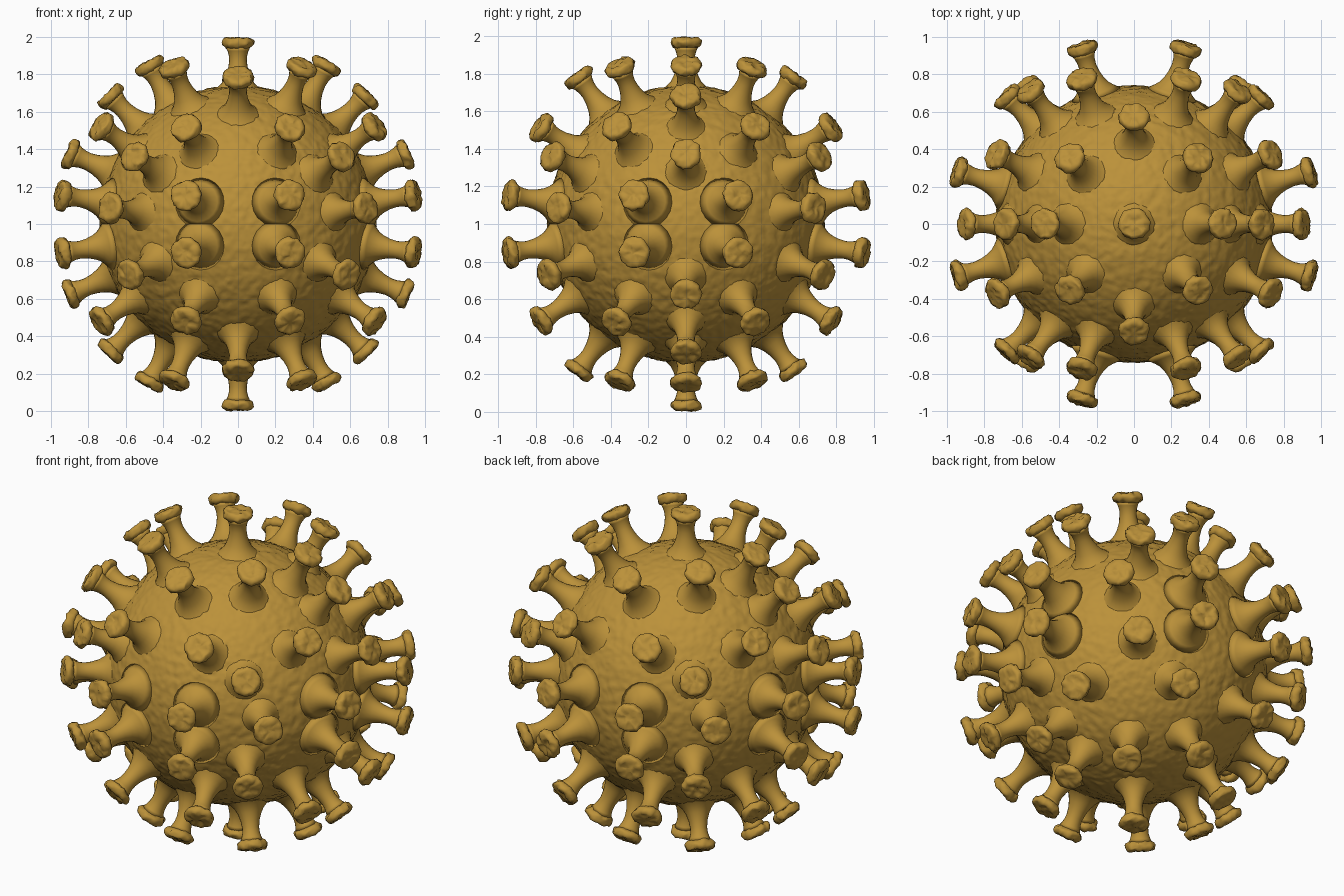
import bpy, bmesh, math
from mathutils import Vector, noise

if "Cube" in bpy.data.objects:
    bpy.data.objects.remove(bpy.data.objects["Cube"])

CENTRE = Vector((0, 0, 1))

gold = bpy.data.materials.new("golden brown")
gold.diffuse_color = (0.50, 0.285, 0.042, 1)
gold.use_nodes = True
gold.node_tree.nodes["Principled BSDF"].inputs["Base Color"].default_value = gold.diffuse_color


def finish(bm, name):
    bmesh.ops.recalc_face_normals(bm, faces=bm.faces)
    for f in bm.faces:
        f.smooth = True
    me = bpy.data.meshes.new(name)
    bm.to_mesh(me)
    bm.free()
    me.materials.append(gold)
    ob = bpy.data.objects.new(name, me)
    bpy.context.collection.objects.link(ob)
    return ob


# Rough round body
bm = bmesh.new()
bmesh.ops.create_icosphere(bm, subdivisions=7, radius=0.74)
for v in bm.verts:
    d = v.co.normalized()
    r = 0.74 + 0.005 * noise.noise(d * 19) + 0.003 * noise.noise(d * 40)
    v.co = CENTRE + d * r
finish(bm, "body")

# Spike tip positions in one octant, mirrored below; last value is the tip radius
UPPER = [
    (0, 0, 1.0, 1.0), (0.34, 0.35, 0.83, 1.0), (0, 0.57, 0.78, 1.0),
    (0.47, 0, 0.84, 1.0), (0.69, 0, 0.69, 0.995), (0.28, 0.78, 0.52, 1.0),
    (0.73, 0.37, 0.52, 1.0), (0.90, 0, 0.375, 1.0),
    (0.28, 0.95, 0.155, 1.02), (0.95, 0.28, 0.155, 1.02),
]
SPIKES = UPPER + [(x, y, -z, r) for x, y, z, r in UPPER]
SPIKES += [(0.56, 0.72, 0.365, 1.0), (0.68, 0.68, 0.085, 0.995), (0.58, 0.73, -0.27, 1.0)]

# Spike profile: (distance below tip, radius)
STEM = [(0.29, 0.135), (0.265, 0.105), (0.24, 0.082), (0.21, 0.066), (0.17, 0.053),
        (0.13, 0.047), (0.10, 0.049), (0.075, 0.056), (0.058, 0.064)]
HEAD = [(0.062, 0.050), (0.058, 0.066), (0.050, 0.077), (0.040, 0.082), (0.028, 0.083),
        (0.017, 0.080), (0.009, 0.072), (0.006, 0.060), (0.005, 0.046),
        (0.006, 0.030), (0.007, 0.015)]


def lathe(bm, profile, d, tip, seg, lump):
    q = Vector((0, 0, 1)).rotation_difference(d)
    rings = []
    for depth, rad in profile:
        ring = []
        for i in range(seg):
            a = 2 * math.pi * i / seg
            p = q @ Vector((rad * math.cos(a), rad * math.sin(a), tip - depth))
            if lump:
                p += noise.noise_vector(p * 34) * lump
            ring.append(bm.verts.new(CENTRE + p))
        rings.append(ring)
    for a, b in zip(rings, rings[1:]):
        for i in range(seg):
            j = (i + 1) % seg
            bm.faces.new((a[i], a[j], b[j], b[i]))
    bm.faces.new(rings[0])
    bm.faces.new(rings[-1])


# Flared stems and lumpy heads, mirrored across x and y
stems, heads = bmesh.new(), bmesh.new()
for x, y, z, tip in SPIKES:
    for px, py in sorted({(sx * x, sy * y) for sx in (1, -1) for sy in (1, -1)}):
        d = Vector((px, py, z)).normalized()
        lathe(stems, STEM, d, tip, 20, 0)
        lathe(heads, HEAD, d, tip, 32, 0.011)
finish(stems, "spike_stems")
finish(heads, "spike_heads")
